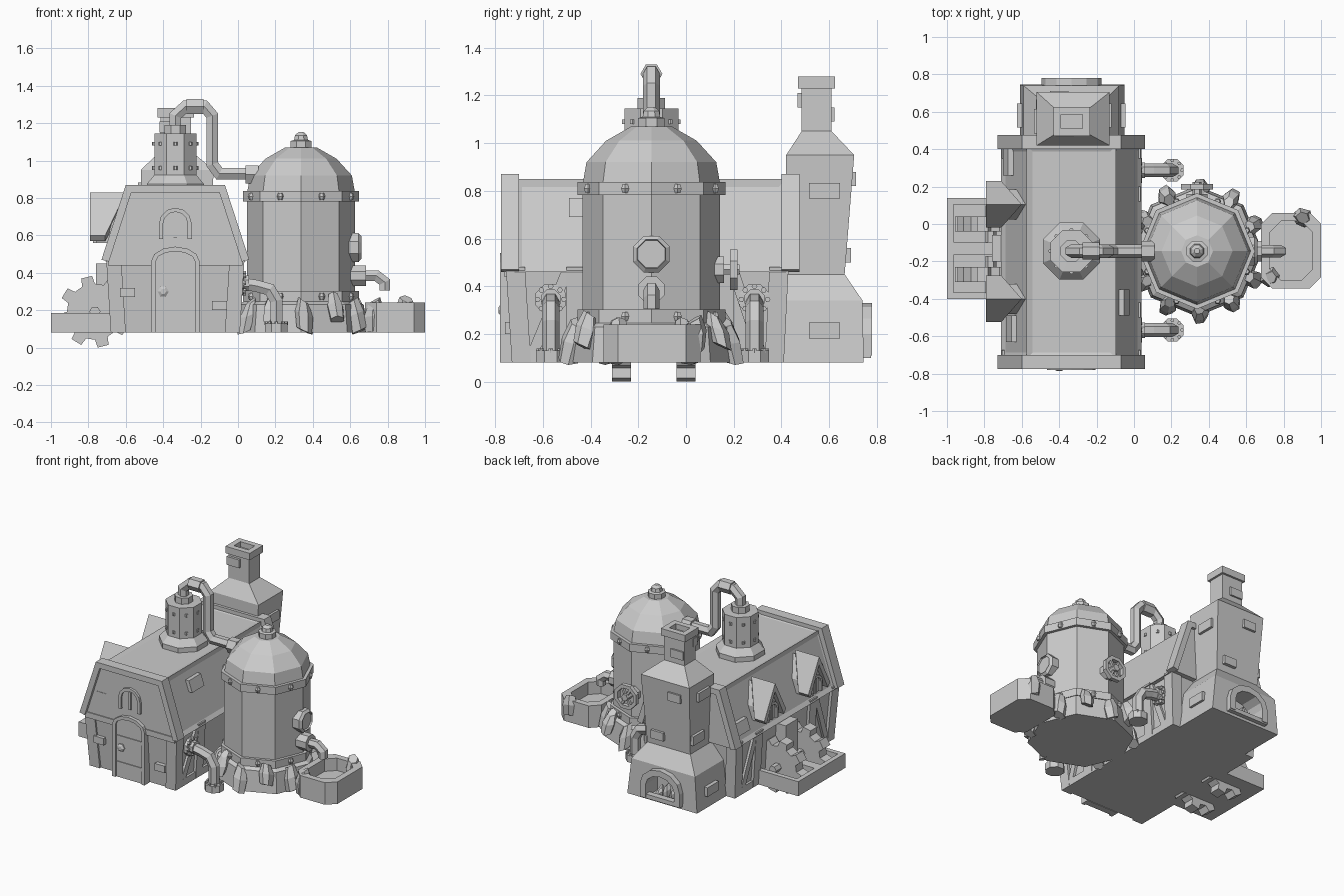
import bpy, bmesh, math, random
from mathutils import Vector

random.seed(4)
cube = bpy.data.objects.get("Cube")
if cube:
    bpy.data.objects.remove(cube, do_unlink=True)

mat = bpy.data.materials.new("plain grey")
mat.use_nodes = True
GREY = (0.6, 0.6, 0.6, 1)
mat.diffuse_color = GREY
mat.node_tree.nodes["Principled BSDF"].inputs["Base Color"].default_value = GREY


def finish(name, bm):
    bmesh.ops.recalc_face_normals(bm, faces=bm.faces)
    me = bpy.data.meshes.new(name)
    bm.to_mesh(me)
    bm.free()
    me.materials.append(mat)
    ob = bpy.data.objects.new(name, me)
    bpy.context.collection.objects.link(ob)
    return ob


def loft(name, rings, closed=False, inset=None):
    """Skin a list of equal rings; cap the ends unless closed into a loop."""
    bm = bmesh.new()
    vs = [[bm.verts.new(p) for p in r] for r in rings]
    n = len(vs[0])
    pairs = list(zip(vs, vs[1:])) + ([(vs[-1], vs[0])] if closed else [])
    for a, b in pairs:
        for i in range(n):
            j = (i + 1) % n
            bm.faces.new((a[i], a[j], b[j], b[i]))
    if not closed:
        bm.faces.new(vs[0])
        bm.faces.new(vs[-1])
    if inset:
        bmesh.ops.recalc_face_normals(bm, faces=bm.faces)
        faces = [f for f in bm.faces if abs(f.normal.y) < 0.5 and f.normal.z > 0.1]
        bmesh.ops.inset_individual(bm, faces=faces, thickness=inset[0], depth=inset[1])
    return finish(name, bm)


def rect(z, x0, x1, y0, y1):
    return [(x0, y0, z), (x1, y0, z), (x1, y1, z), (x0, y1, z)]


def box(name, x0, x1, y0, y1, z0, z1):
    return loft(name, [rect(z0, x0, x1, y0, y1), rect(z1, x0, x1, y0, y1)])


def place(axis, a, b, h):
    return {"x": (h, a, b), "y": (a, h, b), "z": (a, b, h)}[axis]


def prism(name, axis, pts, h0, h1, **kw):
    return loft(name, [[place(axis, a, b, h) for a, b in pts] for h in (h0, h1)], **kw)


def lathe(name, axis, a, b, profile, n=8, turn=0.0, closed=False):
    """Polygonal solid from (radius, height) pairs about an axis."""
    ang = [math.tau * (i + turn) / n for i in range(n)]
    return loft(name, [[place(axis, a + r * math.cos(t), b + r * math.sin(t), h) for t in ang]
                       for r, h in profile], closed)


def pipe(name, path, y, r, n=6):
    """Mitred tube along an x-z path."""
    p = [Vector(q) for q in path]
    rings = []
    for i, c in enumerate(p):
        d0 = (c - p[i - 1]).normalized() if i else (p[1] - c).normalized()
        d1 = (p[i + 1] - c).normalized() if i < len(p) - 1 else d0
        t = (d0 + d1).normalized()
        nrm = Vector((-t.y, t.x)) / max(0.5, t.dot(d0))
        ring = []
        for k in range(n):
            g = math.tau * (k + 0.5) / n
            q = c + nrm * r * math.cos(g)
            ring.append((q.x, y + r * math.sin(g), q.y))
        rings.append(ring)
    return loft(name, rings)


def beam(name, p, q, w):
    p, q = Vector(p), Vector(q)
    u = Vector((w / 2, 0, 0))
    v = (q - p).cross(u).normalized() * w / 2
    return loft(name, [[c + u + v, c - u + v, c - u - v, c + u - v] for c in (p, q)])


def arch(cx, z0, spring, half, rise, steps=6):
    pts = [(cx - half, z0)]
    for i in range(steps + 1):
        t = math.pi * (1 - i / steps)
        pts.append((cx + half * math.cos(t), spring + rise * math.sin(t)))
    return pts + [(cx + half, z0)]


def arch_frame(name, axis, cx, z0, spring, half, rise, w, h0, h1):
    outer = arch(cx, z0, spring, half, rise)
    inner = arch(cx, z0, spring, half - w, rise - w)
    return prism(name, axis, outer + inner[::-1], h0, h1)


def stone(name, x, y, z0, z1, r, lean=(0, 0)):
    rings = []
    rad = [r * random.uniform(0.8, 1.15) for _ in range(6)]
    for f, s in ((0, 0.85), (0.55, 1), (1, 0.6)):
        rings.append([(x + lean[0] * f + s * q * math.cos(k * math.tau / 6 + x * 9),
                       y + lean[1] * f + s * q * math.sin(k * math.tau / 6 + x * 9),
                       z0 + (z1 - z0) * f + 0.02 * math.cos(k)) for k, q in enumerate(rad)])
    return loft(name, rings)


G, HX = 0.08, -0.335          # ground height, house centre

# House walls with leaning corner posts and timber framing
loft("house_walls", [rect(G, HX - .325, HX + .325, -.715, .4), rect(.48, HX - .35, HX + .35, -.745, .42)])
for s in (-1, 1):
    for y, d in ((-.73, -.025), (-.5, 0), (.12, 0), (.33, .02)):
        x = HX + s * .305
        loft("timber_post", [rect(G, x - .04, x + .04, y, y + .08),
                             rect(.48, x - .04 + s * .025, x + .04 + s * .025, y + d, y + d + .08)])
    for y0, y1 in ((-.65, -.5), (.32, .2)):
        beam("timber_brace", (HX + s * .32, y0, .1), (HX + s * .345, y1, .46), .045)
    box("wall_sill", HX + s * .32 - .025, HX + s * .32 + .025, -.7, .39, G, .13)
box("front_lintel", HX - .36, HX + .36, -.762, -.72, .44, .48)

# Roof with recessed panels, gables and heavy end trims
prism("roof", "y", [(HX - .375, .46), (HX - .24, .85), (HX + .24, .85), (HX + .375, .46)], -.72, .42, inset=(.045, -.012))
gable = [(HX - .36, .46), (HX - .24, .85), (HX + .24, .85), (HX + .36, .46)]
trim = [(-.395, .47), (-.265, .87), (.265, .87), (.395, .47), (.355, .46), (.235, .83), (-.235, .83), (-.355, .46)]
for n, y0, y1 in (("front", -.775, -.7), ("back", .4, .475)):
    prism(n + "_gable", "y", gable, y0 + .02, y1 - .02)
    prism(n + "_roof_trim", "y", [(HX + a, b) for a, b in trim], y0, y1)
for s, y, z in ((1, -.42, .73), (-1, .33, .57), (-1, -.56, .62)):
    x = HX + s * (.375 - (z - .46) * .346)
    loft("loose_shingle", [[(x + s * (o - .346 * k), y + j, z + k) for j, k in
         ((-.07, -.04), (.07, -.04), (.07, .04), (-.07, .04))] for o in (-.02, .015)])

# Front door, window and fittings
arch_frame("door_frame", "y", HX, G, .46, .13, .08, .025, -.78, -.72)
prism("door", "y", arch(HX, G, .46, .105, .055), -.768, -.72)
for z in (.17, .36):
    box("door_band", HX - .1, HX + .1, -.774, -.76, z, z + .025)
lathe("door_knob", "y", HX - .065, .3, [(.03, -.765), (.03, -.776), (.015, -.785)], 6)
arch_frame("gable_window_frame", "y", HX, .58, .66, .088, .088, .022, -.772, -.74)
prism("gable_window", "y", arch(HX, .59, .66, .066, .066), -.76, -.74)
box("window_bar", HX - .01, HX + .01, -.768, -.75, .59, .72)
for x, z in ((-.59, .27), (-.1, .2), (-.57, .6)):
    box("wall_brick", x - .04, x + .04, -.758, -.72, z, z + .05)

# Dormers on the left slope
for y in (.105, -.4):
    prism("dormer_body", "x", [(y - .08, .56), (y + .08, .56), (y + .08, .66), (y, .8), (y - .08, .66)], -.76, -.52)
    slope = [(y - .125, .6), (y, .83), (y + .125, .6), (y + .1, .57), (y, .77), (y - .1, .57)]
    loft("dormer_roof", [[(-.79 if b else (-.6 if z > .7 else -.71), q, z) for q, z in slope] for b in (1, 0)])
    arch_frame("dormer_window_frame", "x", y, .56, .63, .06, .06, .018, -.775, -.75)
    box("dormer_window_bar", -.768, -.75, y - .008, y + .008, .56, .68)

# Rear furnace and chimney
body = loft("furnace_chimney", [rect(G, -.61, -.05, .385, .745), rect(.34, -.59, -.08, .41, .74),
            rect(.45, -.5, -.155, .42, .665), rect(.95, -.52, -.13, .42, .705),
            rect(1.05, -.415, -.25, .485, .61), rect(1.24, -.415, -.25, .485, .61)])
loft("chimney_cap", [rect(1.23, -.43, -.235, .47, .625), rect(1.28, -.43, -.235, .47, .625),
                     rect(1.28, -.39, -.275, .51, .585), rect(1.242, -.39, -.275, .51, .585)])
arch_frame("furnace_mouth_frame", "y", HX, .11, .2, .16, .13, .045, .73, .78)
cut = prism("furnace_mouth_cutter", "y", arch(HX, .11, .2, .115, .085), .64, .9)
cut.hide_render = True
cut.display_type = "WIRE"
cut.hide_set(True)
mod = body.modifiers.new("mouth", "BOOLEAN")
mod.operation, mod.object, mod.solver = "DIFFERENCE", cut, "EXACT"
box("furnace_hearth", HX - .16, HX + .16, .73, .775, .1, .13)
for dx in (-.05, 0, .05):
    stone("ember", HX + dx, .7, .11, .17 + .03 * (dx == 0), .03)
for s, y, z, x in ((1, .58, .8, -.145), (1, .58, .215, -.07), (-1, .6, .55, -.5), (-1, .58, .2, -.6), (-1, .55, .85, -.51)):
    box("side_brick", x - .025, x + .025, y - .065, y + .065, z - .033, z + .033)
for x, y, z in ((-.4, .69, .85), (-.25, .67, .53), (-.36, .6, 1.12), (-.37, .49, 1.18)):
    box("face_brick", x - .05, x + .05, y - .022, y + .022, z - .03, z + .03)

# Roof stack and the pipe to the boiler
CY = -.145
lathe("stack_base", "z", HX, CY, [(.165, .84), (.165, .875), (.12, .925)], 8, .5)
lathe("stack", "z", HX, CY, [(.122, .9), (.122, 1.145), (.06, 1.146)], 8, .5)
lathe("stack_nut", "z", HX, CY, [(.062, 1.14), (.062, 1.19)], 8, .5)
pipe("steam_pipe", [(HX, 1.15), (HX, 1.24), (-.28, 1.29), (-.18, 1.29), (-.137, 1.24), (-.137, .98),
                    (-.1, .93), (.12, .93)], CY, .036)
lathe("pipe_collar", "x", CY, 1.29, [(.046, -.275), (.046, -.185)], 6)
lathe("pipe_flange", "x", CY, .925, [(.055, .04), (.055, .11)], 6)
for k in range(8):
    t = k * math.tau / 8
    for z in (.96, 1.09):
        lathe("stack_rivet", "z", HX + .113 * math.cos(t), CY + .113 * math.sin(t), [(.011, z - .01), (.011, z + .01)], 6)

# Boiler tank with dome, bands and rivets
TX = .337
lathe("boiler_plinth", "z", TX, CY, [(.35, G), (.335, .23), (.3, .25)], 8)
lathe("boiler_tank", "z", TX, CY, [(.288, .2), (.288, .83), (.272, .92), (.19, 1.01), (.085, 1.07)], 8)
for z in (.247, .782):
    lathe("boiler_band", "z", TX, CY, [(.31, z), (.31, z + .055)], 8)
    for k in range(8):
        t = (k + .5) * math.tau / 8
        lathe("band_rivet", "z", TX + .288 * math.cos(t), CY + .288 * math.sin(t),
              [(.012, z + .008), (.019, z + .027), (.012, z + .046)], 6)
lathe("dome_nut", "z", TX, CY, [(.06, 1.06), (.06, 1.105), (.04, 1.11), (.035, 1.135), (.015, 1.152)], 8, .5)

# Plinth stones
for k in range(11):
    t = .45 + k * (math.tau - .9) / 10
    if abs(t - math.pi) > .5:
        c, s = math.cos(t), math.sin(t)
        stone("plinth_stone", TX + .35 * c, CY + .35 * s, .09 + .06 * (k % 2), .25 + .03 * (k % 2), .05, (-.04 * c, -.04 * s))

# Gauge, tap and valve wheel
lathe("gauge", "x", CY, .535, [(.083, .58), (.083, .645), (.065, .66), (.062, .648)], 8, .5)
lathe("tap_nut", "x", CY, .385, [(.06, .59), (.06, .685)], 8, .5)
pipe("tap_pipe", [(.66, .385), (.74, .385), (.785, .35), (.785, .305)], CY, .033)
lathe("valve_flange", "y", TX, .47, [(.06, .1), (.06, .16)], 8, .5)
lathe("valve_stem", "y", TX, .47, [(.025, .14), (.025, .225)], 6)
lathe("valve_wheel", "y", TX, .47, [(.092, .185), (.092, .215), (.066, .215), (.066, .185)], 8, .5, True)
for k in range(3):
    t = k * math.pi / 3
    d = Vector((math.cos(t) * .075, 0, math.sin(t) * .075))
    c = Vector((TX, .2, .47))
    beam("valve_spoke", c - d, c + d + Vector((.001, 0, 0)), .018)

# Water basin with rocks
def basin_ring(z, g):
    x0, x1, y0, y1, c = .68 + g, 1 - g, -.345 + g, .06 - g, .06
    return [(x0 + c, y0, z), (x1 - c, y0, z), (x1, y0 + c, z), (x1, y1 - c, z),
            (x1 - c, y1, z), (x0 + c, y1, z), (x0, y1 - c, z), (x0, y0 + c, z)]
loft("basin", [basin_ring(G, 0), basin_ring(.24, 0), basin_ring(.24, .045), basin_ring(.15, .045)])
stone("basin_stone_back", .9, .03, .12, .26, .055)
stone("basin_stone_front", .73, -.29, .1, .25, .055)

# Drain pipes on the right wall
for y in (.287, -.567):
    lathe("drain_wall_flange", "x", y, .345, [(.068, -.02), (.068, .03), (.045, .032), (.045, .06)], 8, .5)
    pipe("drain_pipe", [(0, .345), (.1, .33), (.17, .31), (.205, .25), (.205, .1)], y, .037)
    lathe("drain_foot", "z", .205, y, [(.066, G), (.066, .13)], 8, .5)
    for k in range(8):
        t = k * math.tau / 8
        lathe("flange_bolt", "x", y + .055 * math.cos(t), .345 + .055 * math.sin(t), [(.012, .02), (.012, .042)], 6)
        lathe("foot_bolt", "z", .205 + .052 * math.cos(t), y + .052 * math.sin(t), [(.01, .12), (.01, .14)], 6)

# Left trough with two paddle wheels
for i, (y0, y1) in enumerate(((-.4, -.13), (-.13, .14))):
    loft("trough", [rect(G, -1, -.64, y0, y1), rect(.185, -1, -.64, y0, y1),
                    rect(.185, -.965, -.64, y0 + .035, y1 - .035), rect(.14, -.965, -.64, y0 + .035, y1 - .035)])
    yc = (-.27, 0)[i]
    teeth = []
    for k in range(8):
        for f, r in ((-.3, .15), (-.2, .192), (.2, .192), (.3, .15)):
            t = (k + f + .3) * math.tau / 8
            teeth.append((-.765 + r * math.cos(t), .192 + r * math.sin(t)))
    prism("paddle_wheel", "y", teeth, yc - .04, yc + .04)
    lathe("wheel_axle", "y", -.765, .192, [(.03, yc - .1), (.03, yc + .1)], 6)
box("trough_back_wall", -.76, -.64, -.2, -.06, G, .45)
